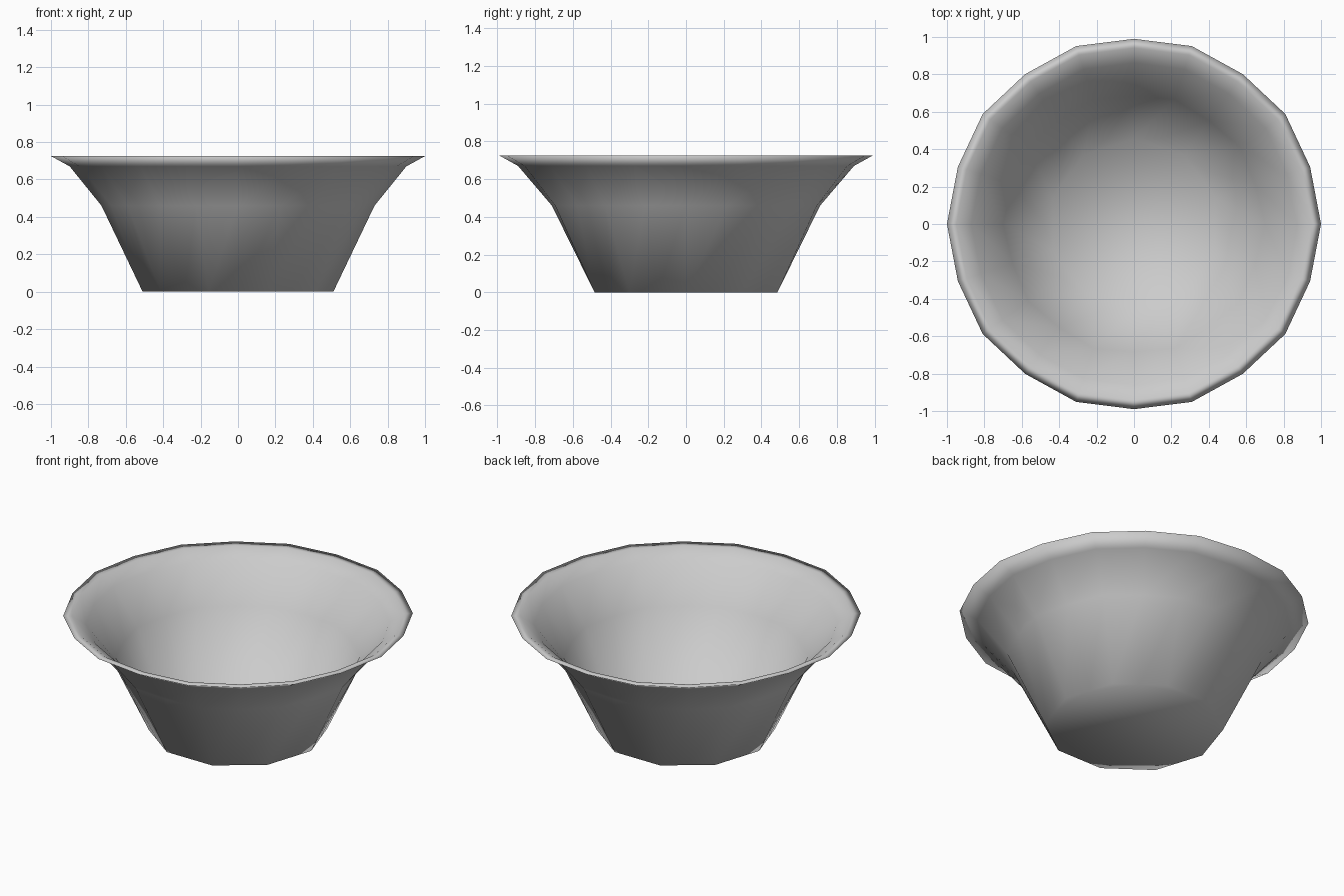
import bpy, bmesh
from math import cos, sin, pi

if "Cube" in bpy.data.objects:
    bpy.data.objects.remove(bpy.data.objects["Cube"])

SIDES = 20

# Closed wall profile: (radius, height, radius factor of every second corner).
# A factor of cos(18 deg) turns the ring into a ten-sided one at the foot.
DECAGON = cos(pi / 10)
PROFILE = [
    (0.51, 0.00, DECAGON),   # outer foot
    (0.73, 0.46, 0.975),     # outer wall
    (0.90, 0.67, 0.99),      # start of flare
    (1.00, 0.725, 0.99),     # rim edge
    (0.95, 0.722, 0.99),     # inner rim
    (0.87, 0.67, 0.99),      # inner flare
    (0.70, 0.46, 0.975),     # inner wall
    (0.48, 0.03, DECAGON),   # inner floor
]


def ring(bm, radius, z, odd):
    verts = []
    for i in range(SIDES):
        r = radius * (odd if i % 2 else 1.0)
        a = 2 * pi * i / SIDES
        verts.append(bm.verts.new((r * cos(a), r * sin(a), z)))
    return verts


# Bowl shell
bm = bmesh.new()
rings = [ring(bm, *p) for p in PROFILE]
for low, high in zip(rings, rings[1:]):
    for i in range(SIDES):
        j = (i + 1) % SIDES
        bm.faces.new((low[i], low[j], high[j], high[i]))

# Underside and floor
bm.faces.new(list(reversed(rings[0])))
bm.faces.new(rings[-1])

bmesh.ops.recalc_face_normals(bm, faces=bm.faces[:])
for f in bm.faces:
    f.smooth = True

mesh = bpy.data.meshes.new("bowl")
bm.to_mesh(mesh)
bm.free()
bowl = bpy.data.objects.new("bowl", mesh)
bpy.context.collection.objects.link(bowl)
